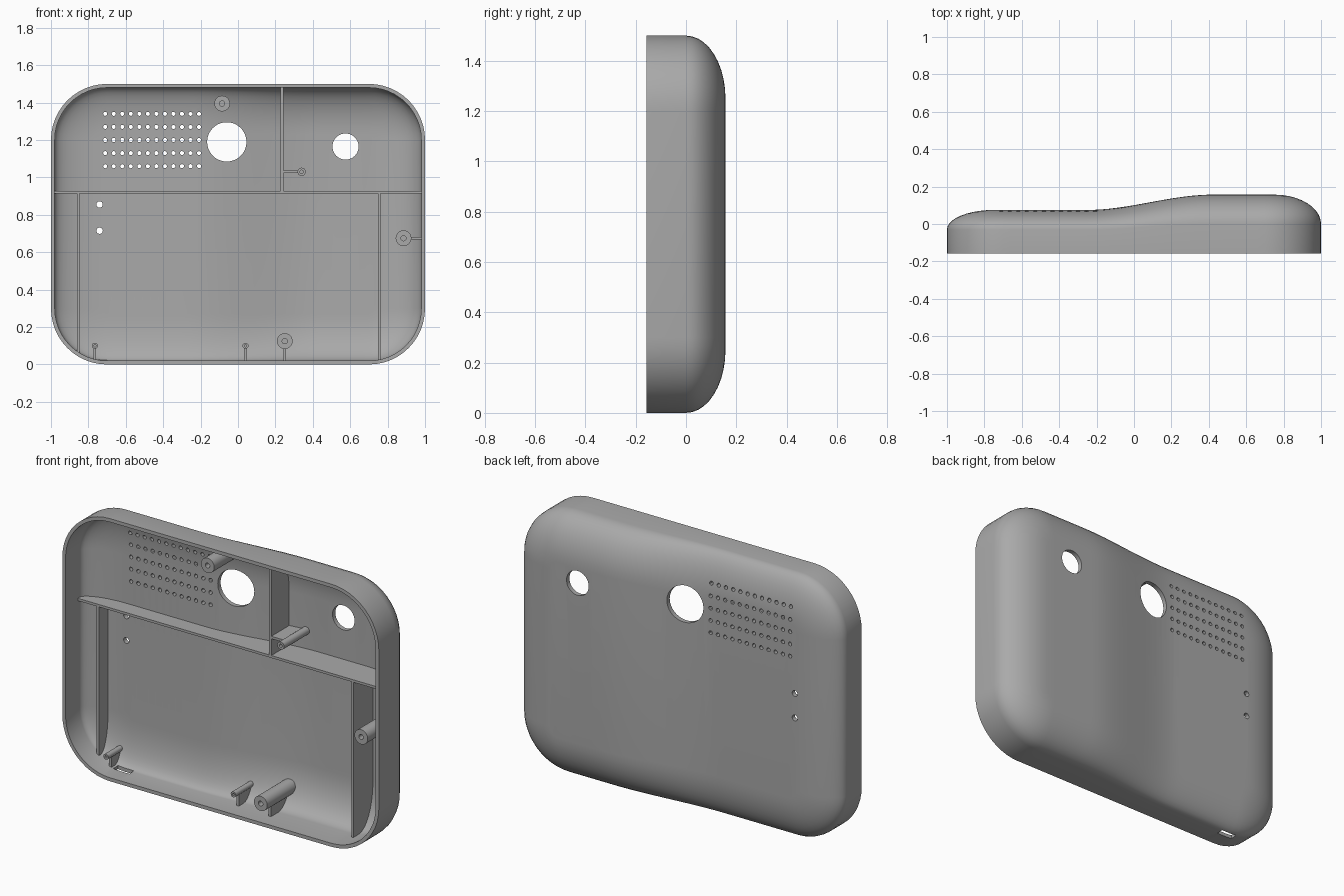
import bpy, bmesh, math
from mathutils import Matrix, Vector

if "Cube" in bpy.data.objects:
    bpy.data.objects.remove(bpy.data.objects["Cube"])

FRONT, MID_Z = -0.157, 0.75
RIB_FRONT = -0.045

grey = bpy.data.materials.new("plain grey plastic")
grey.use_nodes = True
colour = (0.4, 0.4, 0.4, 1)
grey.diffuse_color = colour
grey.node_tree.nodes["Principled BSDF"].inputs["Base Color"].default_value = colour


def make_object(name, bm):
    bmesh.ops.recalc_face_normals(bm, faces=bm.faces)
    mesh = bpy.data.meshes.new(name)
    bm.to_mesh(mesh)
    bm.free()
    mesh.materials.append(grey)
    obj = bpy.data.objects.new(name, mesh)
    bpy.context.collection.objects.link(obj)
    return obj


def finish(obj, tool, operation):
    """Apply a boolean and smooth the rounded faces."""
    bpy.ops.object.select_all(action="DESELECT")
    obj.select_set(True)
    bpy.context.view_layer.objects.active = obj
    mod = obj.modifiers.new("cut", "BOOLEAN")
    mod.operation, mod.solver, mod.object = operation, "EXACT", tool
    bpy.ops.object.modifier_apply(modifier=mod.name)
    bpy.ops.object.shade_smooth_by_angle(angle=math.radians(30))


# Housing surface: rounded outline, soft back edge and a raised grip side
def grip(x):
    t = min(max((x + 0.25) / 0.67, 0), 1)
    return t * t * (3 - 2 * t)


def half_outline(inset):
    w, h, r = 1 - inset, MID_Z - inset, max(0.3 - inset, 0.05)
    arc = [(w - r + r * math.cos(a), h - r + r * math.sin(a))
           for a in (math.pi / 2 * i / 12 for i in range(13))]
    edge = [((w - r) * (1 - i / 16), h) for i in range(1, 16)]
    right = arc + edge
    return right + [(0, h)] + [(-x, z) for x, z in reversed(right)]


def add_ring(bm, inset, depth):
    top = half_outline(inset)
    ring = top + [(x, -z) for x, z in reversed(top)]
    return [bm.verts.new((x, depth(x), MID_Z + z)) for x, z in ring]


def bridge(bm, a, b):
    n = len(a)
    for i in range(n):
        j = (i + 1) % n
        bm.faces.new((a[i], a[j], b[j], b[i]))


def add_skin(bm, inset, drop, front):
    rings = [add_ring(bm, inset, lambda x: front)]
    steps = 10
    for k in range(steps + 1):
        a = math.pi / 2 * k / steps

        def depth(x):
            start = -0.03 + 0.03 * grip(x)
            back = 0.075 + 0.082 * grip(x) - drop
            return start + (back - start) * math.sin(a)
        rings.append(add_ring(bm, inset + 0.25 * (1 - math.cos(a)), depth))
    for a, b in zip(rings, rings[1:]):
        bridge(bm, a, b)
    last = rings[-1]
    n = len(last)
    for i in range(n // 2 - 1):
        bm.faces.new((last[i], last[i + 1], last[n - 2 - i], last[n - 1 - i]))
    return rings[0]


def add_cylinder(bm, x, z, r, y0, y1, sides):
    place = Matrix.Translation((x, (y0 + y1) / 2, z)) @ Matrix.Rotation(math.pi / 2, 4, "X")
    bmesh.ops.create_cone(bm, cap_ends=True, segments=sides, radius1=r, radius2=r,
                          depth=y1 - y0, matrix=place)


def add_box(bm, x0, x1, y0, y1, z0, z1):
    centre = Vector((x0 + x1, y0 + y1, z0 + z1)) / 2
    size = Matrix.Diagonal((x1 - x0, y1 - y0, z1 - z0, 1))
    bmesh.ops.create_cube(bm, size=1, matrix=Matrix.Translation(centre) @ size)


# Hollow housing
bm = bmesh.new()
bridge(bm, add_skin(bm, 0, 0, FRONT), add_skin(bm, 0.02, 0.026, FRONT))
housing = make_object("housing_shell", bm)

# Cutters: speaker grid, lens and flash openings, indicator holes, bottom slot
bm = bmesh.new()
for col in range(12):
    for row in range(5):
        add_cylinder(bm, -0.71 + col * 0.0456, 1.06 + row * 0.07, 0.011, 0, 0.3, 12)
for x, z, r, sides in ((-0.06, 1.19, 0.105, 48), (0.575, 1.165, 0.07, 40),
                       (-0.74, 0.855, 0.017, 16), (-0.74, 0.715, 0.017, 16)):
    add_cylinder(bm, x, z, r, 0, 0.3, sides)
add_box(bm, -0.745, -0.645, -0.06, -0.02, -0.1, 0.06)
cutter = make_object("hole_cutter", bm)

# Solid core that trims inner parts to the housing
bm = bmesh.new()
bm.faces.new(add_skin(bm, 0.01, 0.013, FRONT - 0.05))
core = make_object("trim_core", bm)
for helper in (cutter, core):
    helper.hide_render = True
    helper.display_type = "WIRE"

finish(housing, cutter, "DIFFERENCE")

# Divider ribs inside the housing
T = 0.007
for name, x0, x1, z0, z1 in (
        ("middle_shelf", -1.1, 1.1, 0.92 - T, 0.92 + T),
        ("upper_divider", 0.235 - T, 0.235 + T, 0.92, 1.6),
        ("right_divider", -0.855 - T, -0.855 + T, -0.1, 0.92),
        ("left_divider", 0.755 - T, 0.755 + T, -0.1, 0.92)):
    bm = bmesh.new()
    add_box(bm, x0, x1, RIB_FRONT, 0.3, z0, z1)
    finish(make_object(name, bm), core, "INTERSECT")


# Screw posts with blind bores
def post(name, x, z, r, bore, front):
    bm = bmesh.new()
    profile = [(bore, front + 0.08), (bore, front), (r, front), (r, 0.3)]
    rings = []
    for radius, y in profile:
        rings.append([bm.verts.new((x + radius * math.cos(a), y, z + radius * math.sin(a)))
                      for a in (math.tau * i / 28 for i in range(28))])
    for a, b in zip(rings, rings[1:]):
        bridge(bm, a, b)
    bm.faces.new(rings[0])
    bm.faces.new(rings[-1])
    finish(make_object(name, bm), core, "INTERSECT")


for name, x, z in (("top_post", -0.085, 1.395), ("side_post", 0.885, 0.675),
                   ("bottom_post", 0.25, 0.125)):
    post(name, x, z, 0.042, 0.014, FRONT + 0.004)
for name, x, z, r in (("upper_pin", 0.34, 1.03, 0.022), ("right_pin", -0.765, 0.1, 0.016),
                      ("centre_pin", 0.04, 0.1, 0.016)):
    post(name, x, z, r, r * 0.4, -0.1)

# Gussets tying posts to the nearest wall
for name, x0, x1, y0, z0, z1 in (
        ("side_post_gusset", 0.92, 1.1, -0.07, 0.675 - T, 0.675 + T),
        ("bottom_post_gusset", 0.25 - T, 0.25 + T, -0.07, -0.1, 0.09),
        ("upper_pin_gusset", 0.235, 0.325, RIB_FRONT, 1.03 - T, 1.03 + T),
        ("right_pin_gusset", -0.765 - T, -0.765 + T, -0.06, -0.1, 0.09),
        ("centre_pin_gusset", 0.04 - T, 0.04 + T, -0.06, -0.1, 0.09)):
    bm = bmesh.new()
    add_box(bm, x0, x1, y0, 0.3, z0, z1)
    finish(make_object(name, bm), core, "INTERSECT")
